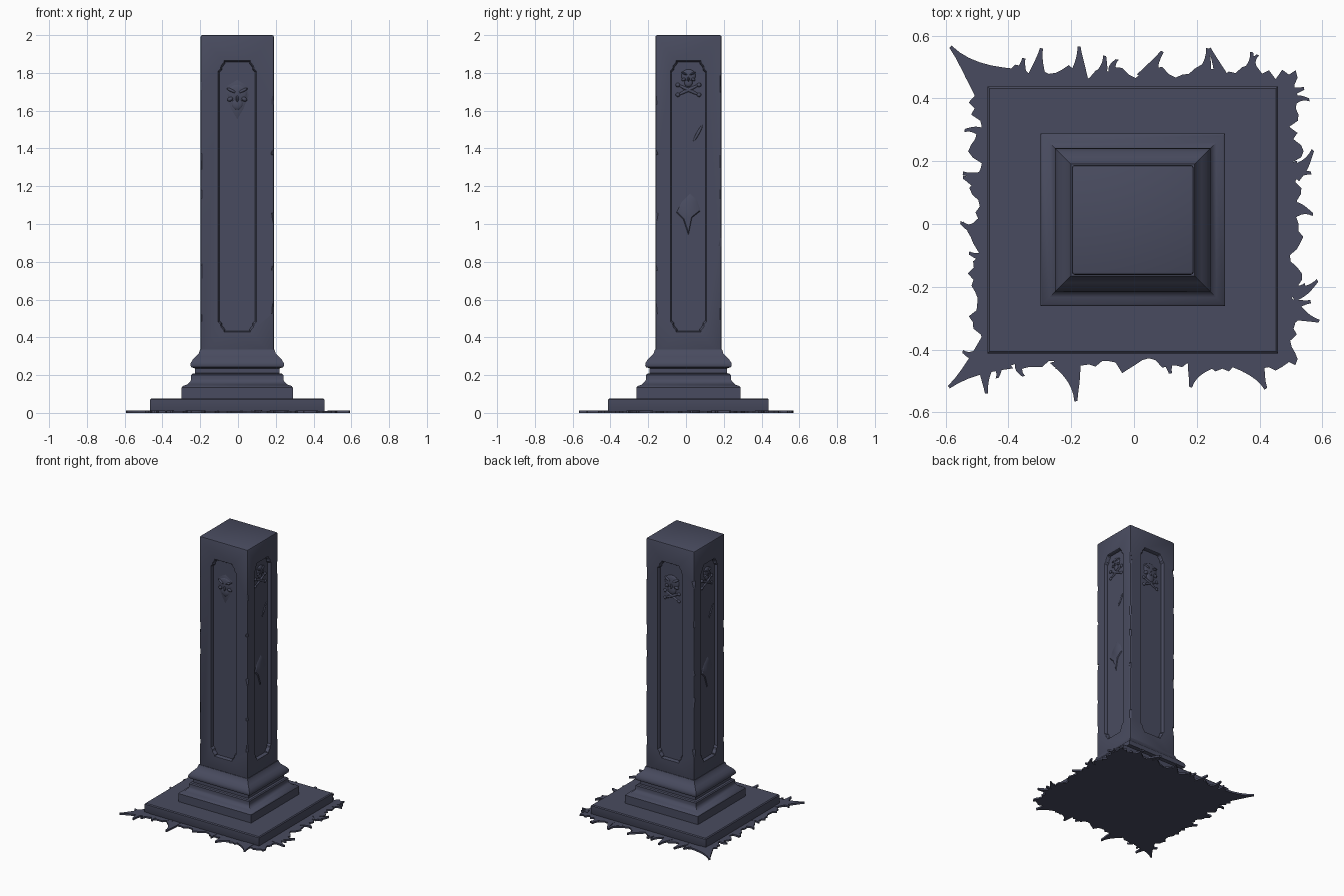
import bpy
import bmesh
import math
import random
from mathutils import Matrix, Vector

random.seed(4)
if "Cube" in bpy.data.objects:
    bpy.data.objects.remove(bpy.data.objects["Cube"])

CENTRE = Vector((-0.004, 0.013, 0))
HX, HY = 0.194, 0.175
DEPTH = 0.022

stone = bpy.data.materials.new("slate stone")
stone.use_nodes = True
colour = (0.066, 0.071, 0.115, 1)
stone.diffuse_color = colour
stone.node_tree.nodes["Principled BSDF"].inputs["Base Color"].default_value = colour


def finish(name, bm, smooth=True):
    bmesh.ops.recalc_face_normals(bm, faces=bm.faces[:])
    mesh = bpy.data.meshes.new(name)
    bm.to_mesh(mesh)
    bm.free()
    mesh.materials.append(stone)
    ob = bpy.data.objects.new(name, mesh)
    bpy.context.collection.objects.link(ob)
    bpy.ops.object.select_all(action='DESELECT')
    ob.select_set(True)
    bpy.context.view_layer.objects.active = ob
    if smooth:
        bpy.ops.object.shade_smooth_by_angle(angle=math.radians(35))
    return ob


def loft(bm, rings):
    """Join equal loops of points into a closed solid."""
    loops = [[bm.verts.new(p) for p in ring] for ring in rings]
    n = len(loops[0])
    for a, b in zip(loops, loops[1:]):
        for i in range(n):
            j = (i + 1) % n
            bm.faces.new((a[i], a[j], b[j], b[i]))
    bm.faces.new(loops[0][::-1])
    bm.faces.new(loops[-1])


def square(hx, hy, z):
    return [CENTRE + Vector((sx * hx, sy * hy, z))
            for sx, sy in ((-1, -1), (1, -1), (1, 1), (-1, 1))]


def moulding(name, hx, hy, profile):
    bm = bmesh.new()
    loft(bm, [square(hx + o, hy + o, z) for o, z in profile])
    return finish(name, bm)


def face_matrix(side):
    """Local x runs along the face, local -y points out of it."""
    out = HX if side % 2 else HY
    return (Matrix.Translation(CENTRE) @ Matrix.Rotation(side * math.pi / 2, 4, 'Z')
            @ Matrix.Translation((0, -out, 0)))


def carve(target, cutter):
    mod = target.modifiers.new("carve", 'BOOLEAN')
    mod.operation = 'DIFFERENCE'
    mod.solver = 'EXACT'
    mod.object = cutter
    cutter.hide_render = True
    bpy.context.view_layer.objects.active = target
    bpy.ops.object.modifier_apply(modifier=mod.name)
    bpy.data.objects.remove(cutter)


# Stepped base
moulding("plinth", 0.4625, 0.425, [(-0.004, 0.004), (0, 0.01), (0, 0.07), (-0.006, 0.076)])
moulding("base_steps", HX, HY, [
    (0.1, 0.07), (0.1, 0.135), (0.094, 0.142), (0.072, 0.15), (0.054, 0.168),
    (0.05, 0.178), (0.05, 0.2), (0.044, 0.207), (0.03, 0.21), (0.03, 0.238)])
moulding("base_collar", HX, HY, [
    (0.03, 0.236), (0.05, 0.242), (0.054, 0.252), (0.052, 0.265), (0.042, 0.281),
    (0.025, 0.298), (0.01, 0.313), (0.003, 0.335)])

# Shaft with softened edges
bm = bmesh.new()
loft(bm, [square(HX, HY, 0.3), square(HX, HY, 2.0)])
bmesh.ops.bevel(bm, geom=bm.edges[:], offset=0.009, segments=2, affect='EDGES', profile=0.5)
shaft = finish("shaft", bm)


# Sunken panels with clipped, stepped corners
def panel_outline(half, y, grow):
    lo, hi = 0.43 - grow, 1.862 + grow
    w = half + grow
    corner = [(w, 0.055), (w - 0.012, 0.043), (w - 0.014, 0.028), (w - 0.03, 0.008), (w - 0.03, 0)]
    pts = [(x, hi - d) for x, d in corner]
    pts += [(-x, z) for x, z in reversed(pts)]
    pts += [(-x, lo + d) for x, d in corner]
    pts += [(x, lo + d) for x, d in reversed(corner)]
    return [Vector((x, y, z)) for x, z in pts]


for side in range(4):
    half = 0.093 if side % 2 else 0.098
    bm = bmesh.new()
    loft(bm, [panel_outline(half, DEPTH, -0.004), panel_outline(half, 0.004, 0),
              panel_outline(half, -0.02, 0.016)])
    bm.transform(face_matrix(side))
    carve(shaft, finish("panel_cutter", bm, False))

# Chipped corners
bm = bmesh.new()
for sx in (-1, 1):
    for sy in (-1, 1):
        for k in range(5):
            z = 0.55 + 0.28 * k + random.uniform(-0.09, 0.09)
            pos = CENTRE + Vector((sx * (HX + 0.004), sy * (HY + 0.004), z))
            turn = Matrix.Rotation(math.pi / 4 + random.uniform(-0.4, 0.4), 4, 'Z')
            tilt = Matrix.Rotation(random.uniform(-0.25, 0.25), 4, 'X')
            size = Matrix.Diagonal((0.024, 0.024, random.uniform(0.03, 0.09), 1))
            bmesh.ops.create_cube(bm, size=1, matrix=Matrix.Translation(pos) @ turn @ tilt @ size)
carve(shaft, finish("chip_cutter", bm, False))


# Carved emblems in the panels
def blob(bm, x, z, w, h, d, tilt=0):
    m = (Matrix.Translation((x, DEPTH, z)) @ Matrix.Rotation(tilt, 4, 'Y')
         @ Matrix.Diagonal((w, d, h, 1)))
    bmesh.ops.create_uvsphere(bm, u_segments=16, v_segments=10, radius=1, matrix=m)


def shield(bm, outline, d):
    base = [Vector((x, DEPTH + 0.004, z)) for x, z in outline]
    mid = sum(base, Vector()) / len(base)
    top = [mid + (p - mid) * 0.8 - Vector((0, 0.004 + d, 0)) for p in base]
    loft(bm, [base, top])


def skull(bm, z, s):
    blob(bm, 0, z, 0.042 * s, 0.038 * s, 0.011)
    blob(bm, 0, z - 0.04 * s, 0.024 * s, 0.026 * s, 0.01)
    blob(bm, 0, z - 0.02 * s, 0.007 * s, 0.016 * s, 0.017)
    for sx in (-1, 1):
        blob(bm, sx * 0.022 * s, z + 0.012 * s, 0.022 * s, 0.007 * s, 0.016, sx * -0.45)
        blob(bm, sx * 0.028 * s, z - 0.022 * s, 0.013 * s, 0.009 * s, 0.014, sx * 0.5)


for side, name in enumerate(("front", "left", "back", "right")):
    bm = bmesh.new()
    if side == 0:
        shield(bm, [(0, 1.54), (0.035, 1.6), (0.068, 1.68), (0.058, 1.74), (0, 1.775),
                    (-0.058, 1.74), (-0.068, 1.68), (-0.035, 1.6)], 0.003)
        skull(bm, 1.69, 1.3)
    elif side == 2:
        skull(bm, 1.72, 1.35)
    else:
        skull(bm, 1.785, 0.9)
    if side:
        low = 1.62 if side == 2 else 1.71
        for sx in (-1, 1):
            blob(bm, 0, low, 0.064, 0.009, 0.009, sx * 0.45)
            blob(bm, sx * 0.056, low + 0.026, 0.012, 0.011, 0.01)
            blob(bm, sx * 0.056, low - 0.026, 0.012, 0.011, 0.01)
    if side % 2:
        # Broken patch and crack ridge halfway up
        shield(bm, [(-0.07, 1.06), (-0.03, 1.02), (0.0, 0.93), (0.02, 1.03), (0.07, 1.07),
                    (0.05, 1.13), (0.01, 1.17), (-0.04, 1.12)], 0.005)
        blob(bm, 0.05, 1.48, 0.008, 0.05, 0.006, 0.5)
    bm.transform(face_matrix(side))
    finish(name + "_carving", bm)

# Ragged ground sheet
X0, X1, Y0, Y1 = -0.505, 0.515, -0.45, 0.485
corners = [Vector(p) for p in ((X0, Y0), (X1, Y0), (X1, Y1), (X0, Y1))]
outline = []
for i, a in enumerate(corners):
    b = corners[(i + 1) % 4]
    normal = Vector(((b - a).y, -(b - a).x)).normalized()
    for k in range(48):
        wave = 0.012 * math.sin(k * 0.9 + i) + random.uniform(-0.012, 0.016)
        outline.append(a.lerp(b, k / 48) + normal * wave)


def slab(bm, points, z):
    loft(bm, [[(p.x, p.y, h) for p in points] for h in (0, z)])


bm = bmesh.new()
slab(bm, outline, 0.011)


# Root-like tendrils: start, tip, half width at the start
def tendril(x, y, tx, ty, w):
    a, b = Vector((x, y)), Vector((tx, ty))
    across = Vector((-(b - a).y, (b - a).x)).normalized()
    bend = random.uniform(-0.012, 0.012)
    left, right = [], []
    for k in range(7):
        t = k / 6
        mid = a.lerp(b, t) + across * bend * math.sin(t * math.pi)
        r = w * (1 - t) ** 1.5 + 0.005
        left.append(mid + across * r)
        right.append(mid - across * r)
    slab(bm, right + left[::-1], 0.013)


for spec in ((-0.43, 0.43, -0.585, 0.565, 0.08), (-0.43, -0.4, -0.59, -0.52, 0.07),
             (-0.31, 0.46, -0.295, 0.56, 0.03), (-0.18, 0.46, -0.175, 0.565, 0.03),
             (0.04, 0.46, 0.09, 0.55, 0.03), (0.21, 0.46, 0.235, 0.56, 0.025),
             (0.28, 0.46, 0.24, 0.56, 0.02), (-0.22, -0.43, -0.185, -0.565, 0.045),
             (0.22, -0.43, 0.18, -0.52, 0.05), (0.36, -0.42, 0.42, -0.525, 0.06),
             (-0.47, -0.44, -0.47, -0.54, 0.025), (0.5, -0.27, 0.59, -0.31, 0.03),
             (0.5, -0.22, 0.585, -0.18, 0.025), (0.5, 0.16, 0.57, 0.235, 0.03),
             (0.5, 0.04, 0.57, 0.03, 0.03), (-0.48, 0.14, -0.545, 0.15, 0.03)):
    tendril(*spec)
for k in range(26):
    p = random.choice(outline)
    d = Vector((p.x / 0.51, p.y / 0.47))
    d = Vector((math.copysign(1, d.x), 0.2)) if abs(d.x) > abs(d.y) else Vector((0.2, math.copysign(1, d.y)))
    tip = p + d * random.uniform(0.02, 0.045)
    tendril(p.x - d.x * 0.02, p.y - d.y * 0.02, tip.x, tip.y, 0.014)
finish("ground_sheet", bm, False)
